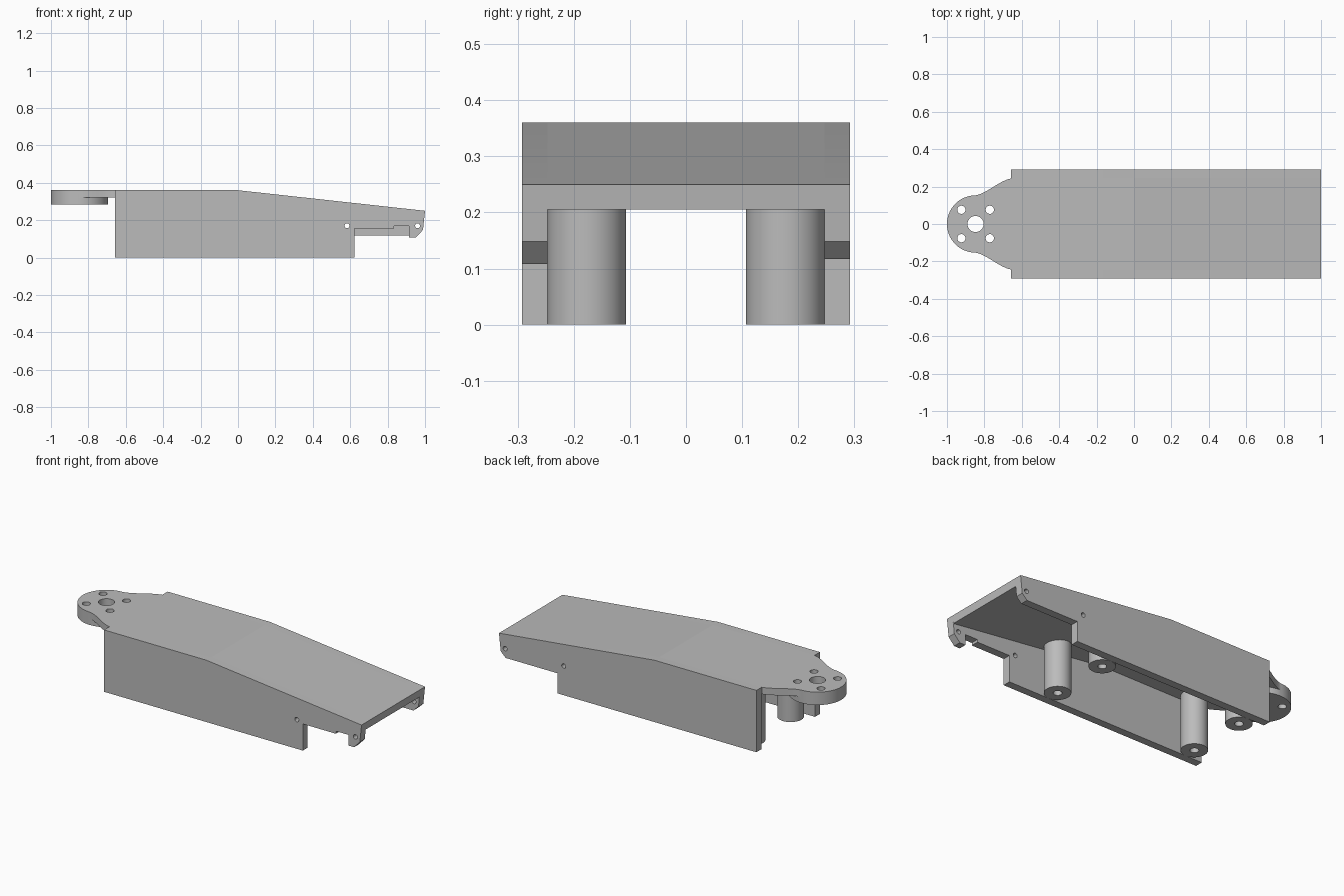
import bpy, bmesh, math
from mathutils import Matrix, Vector

cube = bpy.data.objects.get("Cube")
if cube:
    bpy.data.objects.remove(cube, do_unlink=True)

GREY = (0.5, 0.5, 0.5, 1)
grey = bpy.data.materials.new("light grey")
grey.use_nodes = True
grey.diffuse_color = GREY
grey.node_tree.nodes["Principled BSDF"].inputs["Base Color"].default_value = GREY

HALF, INNER = 0.292, 0.247      # outer and inner half width
BACK, TOP, CEIL = -0.658, 0.36, 0.32
EAR_X, EAR_R = -0.847, 0.153


def finish(name, bm):
    bmesh.ops.recalc_face_normals(bm, faces=bm.faces)
    mesh = bpy.data.meshes.new(name)
    bm.to_mesh(mesh)
    bm.free()
    mesh.materials.append(grey)
    ob = bpy.data.objects.new(name, mesh)
    bpy.context.collection.objects.link(ob)
    return ob


def prism(name, points, offset):
    """Extrude a closed outline of 3D points along offset."""
    bm = bmesh.new()
    face = bm.faces.new([bm.verts.new(p) for p in points])
    ext = bmesh.ops.extrude_face_region(bm, geom=[face])["geom"]
    bmesh.ops.translate(bm, vec=offset,
                        verts=[v for v in ext if isinstance(v, bmesh.types.BMVert)])
    return finish(name, bm)


def side_prism(name, profile, y0, y1):
    return prism(name, [(x, y0, z) for x, z in profile], Vector((0, y1 - y0, 0)))


def cylinder(name, start, end, radius, segments=48):
    a, b = Vector(start), Vector(end)
    rot = (b - a).to_track_quat('Z', 'Y').to_matrix().to_4x4()
    bm = bmesh.new()
    bmesh.ops.create_cone(bm, cap_ends=True, segments=segments, radius1=radius,
                          radius2=radius, depth=(b - a).length,
                          matrix=Matrix.Translation((a + b) / 2) @ rot)
    return finish(name, bm)


def combine(target, others, operation):
    """Apply booleans and remove the operands."""
    for other in others:
        mod = target.modifiers.new("cut", 'BOOLEAN')
        mod.operation, mod.solver, mod.object = operation, 'EXACT', other
    bpy.context.view_layer.update()
    deps = bpy.context.evaluated_depsgraph_get()
    mesh = bpy.data.meshes.new_from_object(target.evaluated_get(deps))
    target.modifiers.clear()
    target.data = mesh
    for other in others:
        bpy.data.objects.remove(other, do_unlink=True)


def smooth(ob):
    bpy.ops.object.select_all(action='DESELECT')
    ob.select_set(True)
    bpy.context.view_layer.objects.active = ob
    bpy.ops.object.shade_smooth_by_angle(angle=math.radians(30))


# Top deck: flat, then sloping down to a square-cut end
side_prism("top_deck", [(BACK, TOP), (0, TOP), (1, 0.25), (0.995, 0.205),
                        (0, CEIL), (BACK, CEIL)], -INNER, INNER)

# Side walls with hooked ends and pin holes
upper = [(0.989, 0.148), (1, 0.25), (0, TOP), (BACK, TOP), (BACK, 0), (0.622, 0)]
front_edge = [(0.622, 0.155), (0.835, 0.155), (0.835, 0.17), (0.915, 0.17),
              (0.915, 0.108), (0.952, 0.108)]
back_edge = [(0.622, 0.117), (0.957, 0.117)]
for name, edge, side in (("front_wall", front_edge, -1), ("back_wall", back_edge, 1)):
    wall = side_prism(name, upper + edge, side * INNER, side * HALF)
    pins = [cylinder("pin_hole", (x, side * 0.2, 0.17), (x, side * 0.35, 0.17), 0.013, 24)
            for x in (0.583, 0.96)]
    combine(wall, pins, 'DIFFERENCE')
    smooth(wall)

# Ear: flared plate blending into a thicker round boss
steps = 14
flare = []
for i in range(steps + 1):
    t = i / steps
    ease = 0.62 * (t * t * (3 - 2 * t)) + 0.38 * t
    flare.append((EAR_X + t * (BACK - EAR_X), EAR_R + ease * (0.243 - EAR_R)))
outline = flare + [(x, -y) for x, y in reversed(flare)]
ear = prism("ear_plate", [(x, y, CEIL) for x, y in outline], Vector((0, 0, TOP - CEIL)))
boss = cylinder("ear_boss", (EAR_X, 0, 0.285), (EAR_X, 0, TOP), EAR_R, 96)
combine(ear, [boss], 'UNION')
spots = [(0, 0, 0.043)] + [(sx * 0.076, sy * 0.076, 0.022) for sx in (-1, 1) for sy in (-1, 1)]
combine(ear, [cylinder("ear_hole", (EAR_X + x, y, 0.2), (EAR_X + x, y, 0.45), r, 32)
              for x, y, r in spots], 'DIFFERENCE')
smooth(ear)

# Four round screw posts with blind holes from below
for label, x, height in (("rear", -0.55, 0.34), ("fore", 0.36, 0.3)):
    for side in (-1, 1):
        y = side * 0.177
        post = cylinder(label + ("_left_post" if side > 0 else "_right_post"),
                        (x, y, 0), (x, y, height), 0.07)
        combine(post, [cylinder("screw_hole", (x, y, -0.1), (x, y, 0.24), 0.023, 24)],
                'DIFFERENCE')
        smooth(post)
